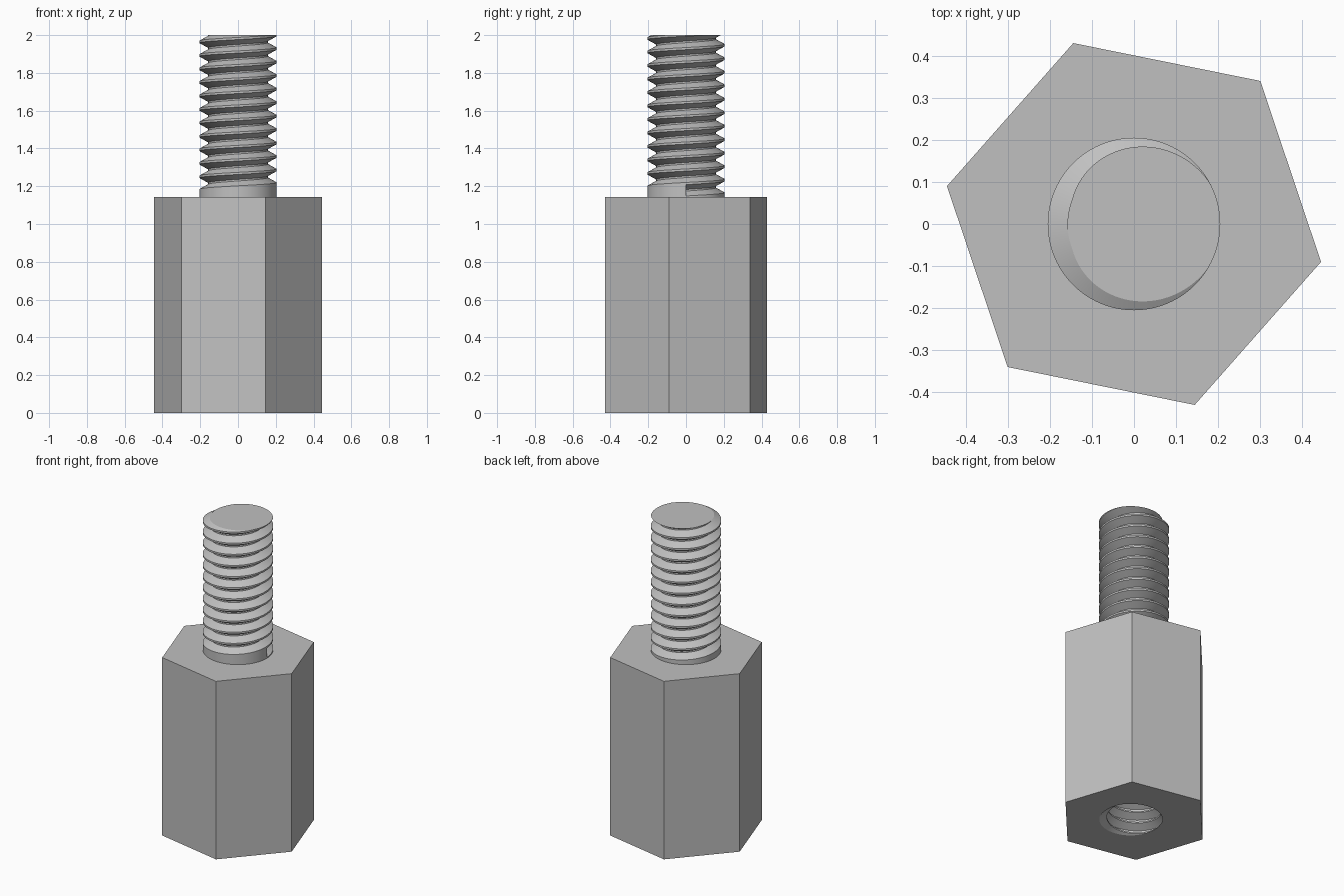
import bpy, bmesh
from math import pi, sin, cos, atan2, radians

cube = bpy.data.objects.get("Cube")
if cube:
    bpy.data.objects.remove(cube)

HEIGHT = 2.0
BODY_TOP = 8 / 7           # hexagonal body height
PITCH = 1 / 14             # thread pitch
TURNS = 12
CREST, ROOT = 0.205, 0.158
HEX_RADIUS, HEX_TURN = 0.4535, radians(-11.45)
SEGMENTS = 96
KNOTS = (0, 0.08, 0.44, 0.56, 0.92)   # corners of one thread turn

steel = bpy.data.materials.new("plain steel")
steel.use_nodes = True
grey = (0.53, 0.53, 0.53, 1)
steel.diffuse_color = grey
steel.node_tree.nodes["Principled BSDF"].inputs["Base Color"].default_value = grey


def thread_radius(u):
    """Truncated V profile, u runs over one pitch from crest to crest."""
    u = abs((u + 0.5) % 1 - 0.5)
    t = (u - KNOTS[1]) / (KNOTS[2] - KNOTS[1])
    return CREST + (ROOT - CREST) * min(max(t, 0), 1)


def thread_wall(bm, base, plain_start):
    """Helical wall cut off flat at both ends; returns its top height."""
    top = base + TURNS * PITCH
    columns = []
    for j in range(SEGMENTS + 1):
        turn = j / SEGMENTS
        angle = 2 * pi * turn
        column = []
        for k in range(-1, TURNS + 1):
            for knot in KNOTS:
                z = min(max(base + PITCH * (k + knot + turn), base), top)
                u = (z - base) / PITCH - turn
                r = CREST if plain_start and u < 0 else thread_radius(u)
                column.append(bm.verts.new((r * cos(angle), r * sin(angle), z)))
        columns.append(column)
    for a, b in zip(columns, columns[1:]):
        for i in range(len(a) - 1):
            bm.faces.new((a[i], b[i], b[i + 1], a[i + 1]))
    if plain_start:        # end face of the groove
        n = len(KNOTS)
        bm.faces.new(columns[0][n + 1:2 * n])
    bmesh.ops.remove_doubles(bm, verts=bm.verts, dist=1e-5)
    return top


def cap(bm, z):
    """Close the open rim at height z with one flat face."""
    rim = {v for e in bm.edges if e.is_boundary for v in e.verts
           if all(abs(w.co.z - z) < 1e-5 for w in e.verts)}
    bm.faces.new(sorted(rim, key=lambda v: atan2(v.co.y, v.co.x)))


def finish(bm, name):
    bmesh.ops.recalc_face_normals(bm, faces=bm.faces)
    mesh = bpy.data.meshes.new(name)
    bm.to_mesh(mesh)
    bm.free()
    mesh.materials.append(steel)
    obj = bpy.data.objects.new(name, mesh)
    bpy.context.collection.objects.link(obj)
    bpy.ops.object.select_all(action='DESELECT')
    obj.select_set(True)
    bpy.context.view_layer.objects.active = obj
    bpy.ops.object.shade_smooth_by_angle(angle=radians(25))


# Threaded stud with a plain collar at its foot
bm = bmesh.new()
cap(bm, thread_wall(bm, BODY_TOP, True))
finish(bm, "threaded_stud")

# Hexagonal body with a blind threaded hole in its underside
bm = bmesh.new()
cap(bm, thread_wall(bm, 0, False))
rings = []
for z in (0, BODY_TOP):
    rings.append([bm.verts.new((HEX_RADIUS * cos(HEX_TURN + i * pi / 3),
                                HEX_RADIUS * sin(HEX_TURN + i * pi / 3), z))
                  for i in range(6)])
low, high = rings
for i in range(6):
    n = (i + 1) % 6
    bm.faces.new((low[i], low[n], high[n], high[i]))
bm.faces.new(high)
open_edges = [e for e in bm.edges if e.is_boundary]
bmesh.ops.triangle_fill(bm, edges=open_edges, use_beauty=True, normal=(0, 0, -1))
finish(bm, "hex_body")
